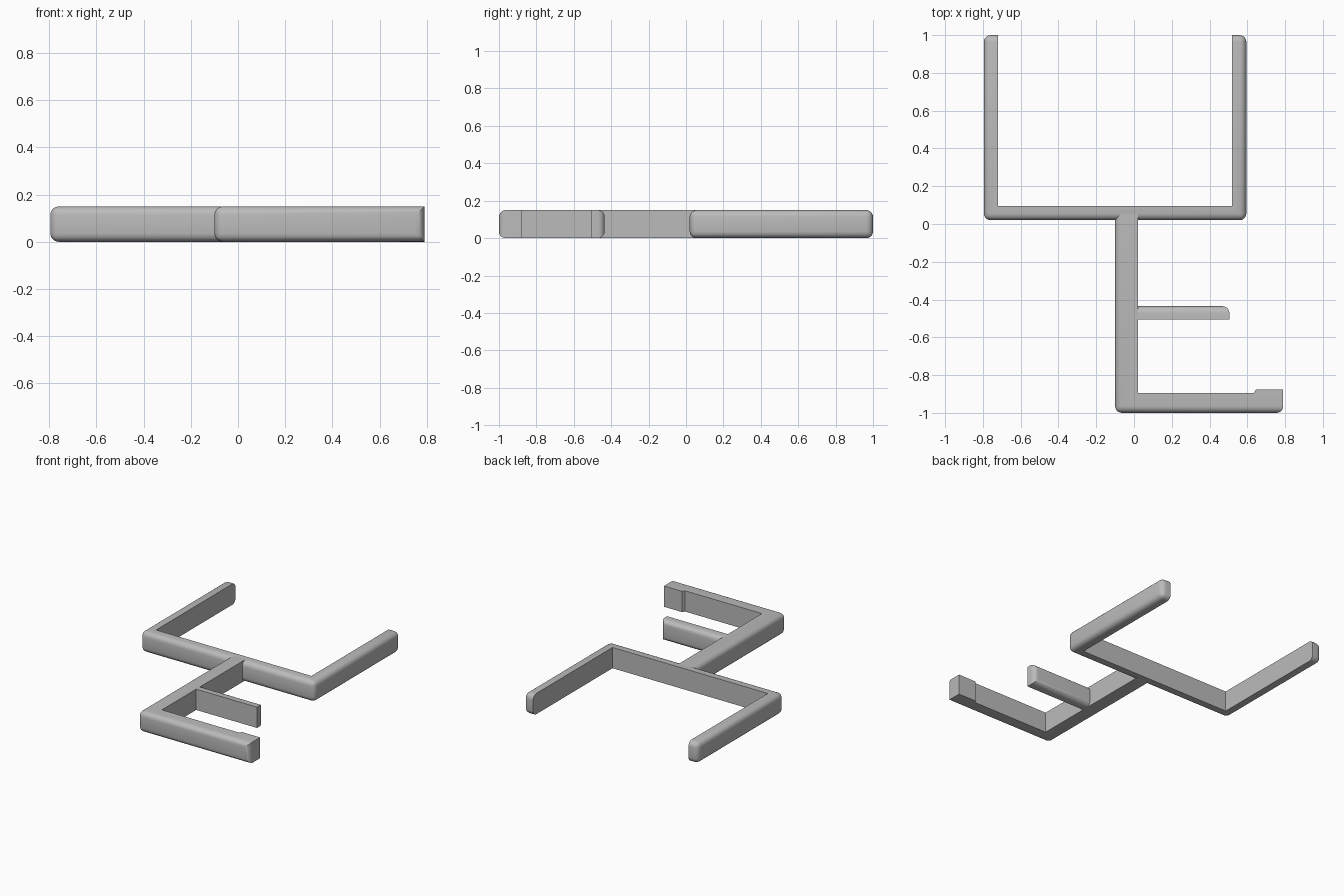
import bpy
import bmesh
import math

if "Cube" in bpy.data.objects:
    bpy.data.objects.remove(bpy.data.objects["Cube"], do_unlink=True)

HEIGHT = 0.15

grey = bpy.data.materials.new("plain grey")
grey.use_nodes = True
COLOUR = (0.5, 0.5, 0.5, 1)
grey.diffuse_color = COLOUR
grey.node_tree.nodes["Principled BSDF"].inputs["Base Color"].default_value = COLOUR


def bar(name, outline, rounded, radius=0.036):
    """Extrude an outline and round the walls between the listed outline corners."""
    bm = bmesh.new()
    low = [bm.verts.new((x, y, 0)) for x, y in outline]
    high = [bm.verts.new((x, y, HEIGHT)) for x, y in outline]
    n = len(outline)
    bm.faces.new(low[::-1])
    bm.faces.new(high)
    for i in range(n):
        j = (i + 1) % n
        bm.faces.new((low[i], low[j], high[j], high[i]))
    edges = set()
    for a, b in rounded:
        for ring in (low, high):
            if a != b:
                edges.add(bm.edges.get((ring[a], ring[b])))
        if a == b:
            edges.add(bm.edges.get((low[a], high[a])))
    bmesh.ops.bevel(bm, geom=list(edges), offset=radius, segments=5,
                    profile=0.5, affect='EDGES', clamp_overlap=True)
    bmesh.ops.recalc_face_normals(bm, faces=bm.faces)
    mesh = bpy.data.meshes.new(name)
    bm.to_mesh(mesh)
    bm.free()
    mesh.materials.append(grey)
    ob = bpy.data.objects.new(name, mesh)
    bpy.context.collection.objects.link(ob)
    bpy.ops.object.select_all(action='DESELECT')
    ob.select_set(True)
    bpy.context.view_layer.objects.active = ob
    bpy.ops.object.shade_smooth_by_angle(angle=math.radians(30))
    return ob


# wide open bracket at the back, rounded on its outside only
bar("open_bracket",
    [(-0.795, 0.02), (0.595, 0.02), (0.595, 1), (0.52, 1),
     (0.52, 0.095), (-0.72, 0.095), (-0.72, 1), (-0.795, 1)],
    [(0, 1), (1, 2), (2, 3), (6, 7), (7, 0), (0, 0), (1, 1), (2, 2), (7, 7)])

# stem and front arm in one L, with the thicker tip
bar("stem_and_front_arm",
    [(-0.1, -1), (0.79, -1), (0.79, -0.877), (0.645, -0.877), (0.635, -0.895),
     (0.02, -0.895), (0.02, 0.06), (-0.1, 0.06)],
    [(0, 1), (7, 0), (0, 0), (1, 1), (7, 7)])

# short middle arm, rounded on its back
bar("middle_arm",
    [(0, -0.505), (0.505, -0.505), (0.505, -0.435), (0, -0.435)],
    [(2, 3), (2, 2)])
